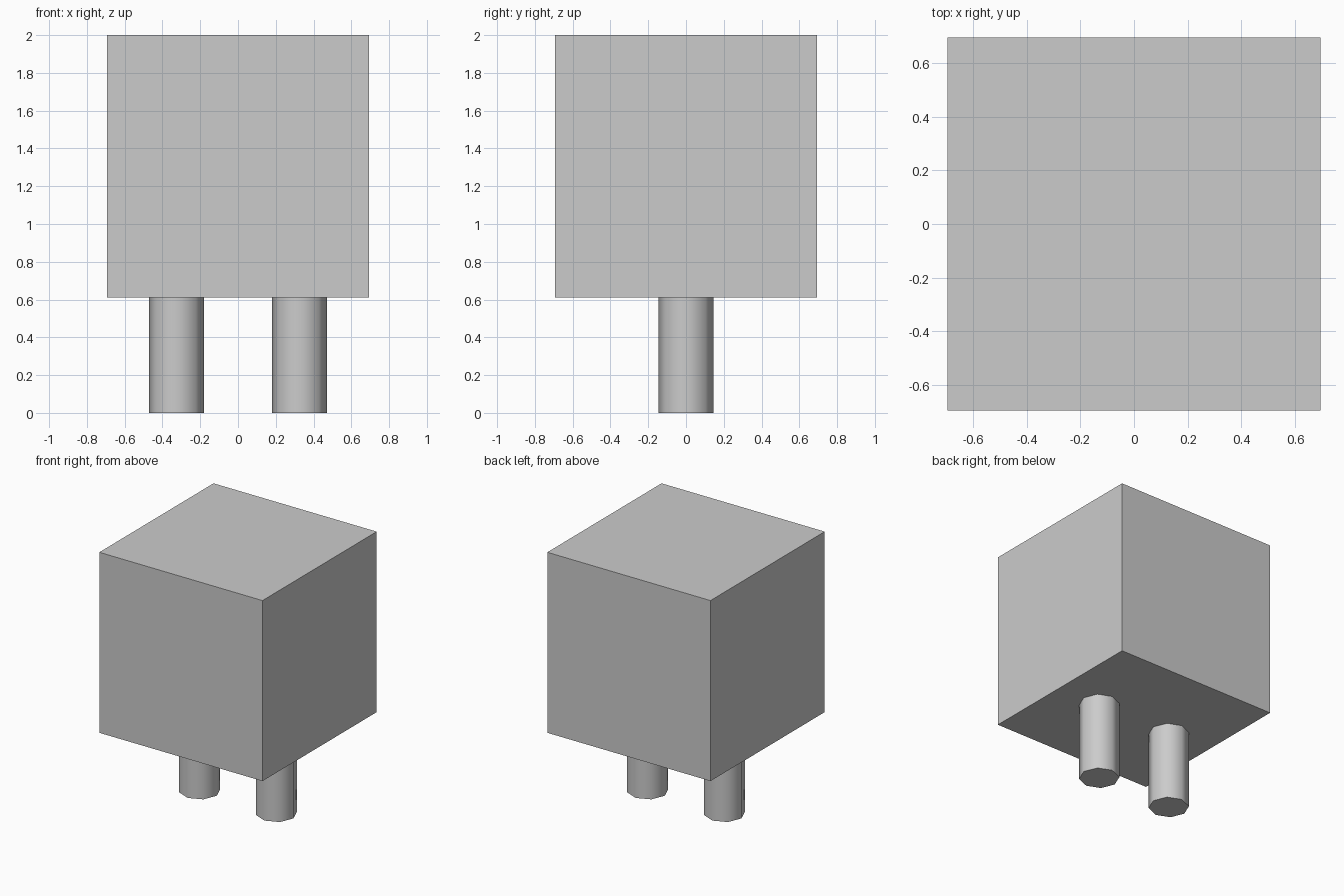
import bpy
import math

if "Cube" in bpy.data.objects:
    bpy.data.objects.remove(bpy.data.objects["Cube"])

BODY = 1.388       # cube edge length
LEG_H = 2 - BODY   # height of the exposed legs
LEG_R = 0.145
LEG_X = 0.326

# Cube body
bpy.ops.mesh.primitive_cube_add(size=BODY, location=(0, 0, LEG_H + BODY / 2))
bpy.context.object.name = "body"


# Eight-sided legs with corners on the axes, smooth sides and sharp rims
def add_leg(name, x):
    bpy.ops.mesh.primitive_cylinder_add(vertices=8, radius=LEG_R, depth=LEG_H,
                                        location=(x, 0, LEG_H / 2))
    bpy.context.object.name = name
    bpy.ops.object.shade_smooth_by_angle(angle=math.radians(60))


for side, name in ((-1, "left_leg"), (1, "right_leg")):
    add_leg(name, side * LEG_X)
